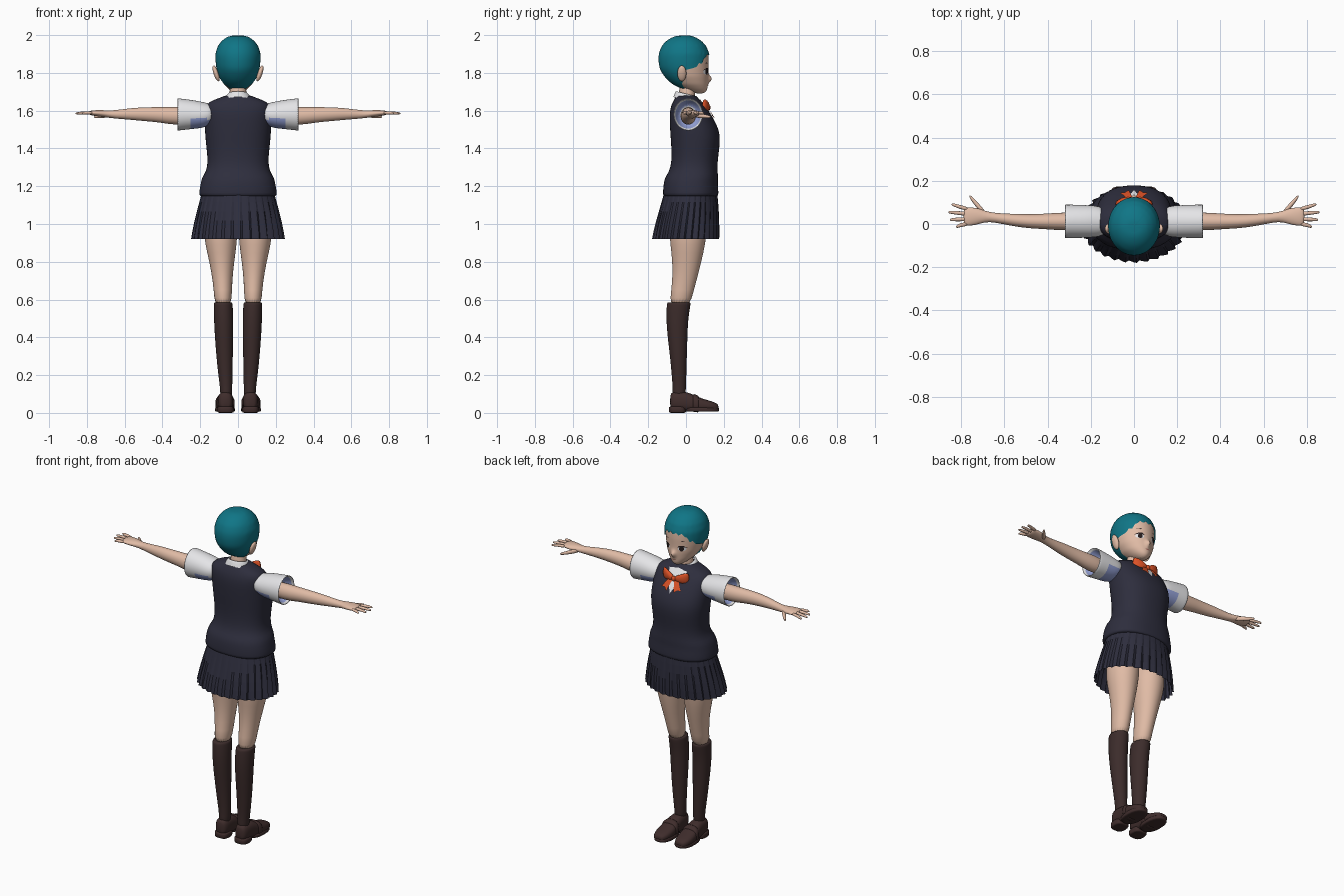
import bpy, bmesh, math
from mathutils import Vector
from mathutils.bvhtree import BVHTree

cube = bpy.data.objects.get("Cube")
if cube:
    bpy.data.objects.remove(cube, do_unlink=True)


def material(name, r, g, b):
    m = bpy.data.materials.new(name)
    m.use_nodes = True
    m.diffuse_color = (r, g, b, 1)
    bsdf = m.node_tree.nodes["Principled BSDF"]
    bsdf.inputs["Base Color"].default_value = (r, g, b, 1)
    bsdf.inputs["Roughness"].default_value = 0.8
    return m


TEAL = material("teal_hair", .005, .18, .24)
SKIN = material("skin", .75, .5, .38)
NAVY = material("navy_knit", .027, .027, .047)
WHITE = material("white_shirt", .8, .8, .82)
BLUE = material("pale_blue_lining", .3, .36, .68)
ORANGE = material("orange_ribbon", .72, .085, .02)
SOCK = material("brown_sock", .045, .025, .024)
SHOE = material("brown_leather", .05, .026, .025)
DARK = material("dark_eye", .02, .012, .012)
LIP = material("lip", .4, .16, .13)


def finish(name, bm, mats, mirror=False, sub=1, smooth=True):
    for f in bm.faces:
        f.smooth = smooth
    me = bpy.data.meshes.new(name)
    bm.to_mesh(me)
    bm.free()
    for m in mats:
        me.materials.append(m)
    ob = bpy.data.objects.new(name, me)
    bpy.context.collection.objects.link(ob)
    if mirror:
        ob.modifiers.new("Mirror", "MIRROR")
    if sub:
        mod = ob.modifiers.new("Subdivision", "SUBSURF")
        mod.levels = mod.render_levels = sub
    return ob


def skin(name, rings, mats, caps=(True, True), rule=None, **kw):
    """Bridge closed rings of points into one surface."""
    bm = bmesh.new()
    loops = [[bm.verts.new(p) for p in r] for r in rings]
    n = len(loops[0])
    for a, b in zip(loops, loops[1:]):
        for i in range(n):
            j = (i + 1) % n
            bm.faces.new((a[i], a[j], b[j], b[i]))
    for end, use in zip((loops[0], loops[-1]), caps):
        if use:
            bm.faces.new(end)
    bmesh.ops.recalc_face_normals(bm, faces=bm.faces)
    if rule:
        for f in bm.faces:
            f.material_index = rule(f.calc_center_median())
    return finish(name, bm, mats, **kw)


def ring(axis, t, c1, c2, r1, r2, n=20, p=2.0):
    """Superellipse cross-section at position t along an axis."""
    out = []
    for i in range(n):
        a = math.tau * i / n
        c, s = math.cos(a), math.sin(a)
        u = c1 + r1 * math.copysign(abs(c) ** (2 / p), c)
        v = c2 + r2 * math.copysign(abs(s) ** (2 / p), s)
        out.append(Vector({"x": (t, u, v), "y": (u, t, v), "z": (u, v, t)}[axis]))
    return out


def tube(name, axis, rows, mats, n=20, p=2.0, **kw):
    return skin(name, [ring(axis, *r, n=n, p=p) for r in rows], mats, **kw)


def ball(name, loc, size, mat, mirror=False, tilt=0):
    bm = bmesh.new()
    bmesh.ops.create_uvsphere(bm, u_segments=16, v_segments=10, radius=1)
    for v in bm.verts:
        q = Vector([a * b for a, b in zip(v.co, size)])
        q.x += q.z * tilt
        v.co = q + Vector(loc)
    return finish(name, bm, [mat], mirror=mirror, sub=0)


def decal(name, target, outline, mat, lift=.002):
    """Thin plate with an x-z outline, laid on the front of a target."""
    bpy.context.view_layer.update()
    tree = BVHTree.FromObject(target, bpy.context.evaluated_depsgraph_get())
    bm = bmesh.new()
    f = bm.faces.new([bm.verts.new((x, 0, z)) for x, z in outline])
    bmesh.ops.poke(bm, faces=[f])
    bmesh.ops.subdivide_edges(bm, edges=bm.edges[:], cuts=4, use_grid_fill=True)
    for v in bm.verts:
        hit = tree.ray_cast(Vector((v.co.x, 1, v.co.z)), Vector((0, -1, 0)))[0]
        v.co.y = (hit.y if hit else 0) + lift
    for f in bm.faces:
        f.normal_update()
        if f.normal.y < 0:
            f.normal_flip()
    return finish(name, bm, [mat], sub=0)


def oval(cx, cz, rx, rz, n=14):
    return [(cx + rx * math.cos(math.tau * i / n), cz + rz * math.sin(math.tau * i / n)) for i in range(n)]


def table(rows, t):
    for a, b in zip(rows, rows[1:]):
        if t <= b[0]:
            k = max(0, (t - a[0]) / (b[0] - a[0]))
            return [x + (y - x) * k for x, y in zip(a[1:], b[1:])]
    return rows[-1][1:]


# Head: height, half width, back and front depth
HEAD = [(1.69, .012, .06, .09), (1.70, .03, .02, .106), (1.715, .05, -.02, .113),
        (1.74, .075, -.07, .116), (1.78, .097, -.11, .119), (1.82, .108, -.133, .119),
        (1.86, .113, -.14, .12), (1.90, .114, -.139, .118), (1.94, .1, -.122, .1),
        (1.965, .08, -.098, .076), (1.983, .055, -.068, .045),
        (1.991, .03, -.042, .018), (1.994, .004, -.015, -.01)]


def head_point(a, z, off=0):
    w, yb, yf = table(HEAD, z)
    x = (w + off) * math.sin(a)
    y = (yb + yf) / 2 + ((yf - yb) / 2 + off) * math.cos(a)
    if y > 0 and not off:
        y += .024 * math.exp(-(x / .013) ** 2 - ((z - 1.768) / .016) ** 2)
    return Vector((x, y, z + off * max(0, (z - 1.85) / .144)))


N = 72
angles = [math.tau * i / N for i in range(N)]
levels = [1.69 + .012 * i for i in range(24)] + [1.983, 1.991, 1.994]
head = skin("head", [[head_point(a, z) for a in angles] for z in levels], [SKIN])

# Cropped hair with a jagged fringe
HAIRLINE = [(0, 1.885), (30, 1.882), (45, 1.845), (70, 1.825), (90, 1.815),
            (105, 1.76), (130, 1.718), (180, 1.708)]


def hair_z(i, t):
    deg = math.degrees(min(angles[i], math.tau - angles[i]))
    low = table(HAIRLINE, deg)[0] + (.009 * (min(i, N - i) % 3) if deg < 65 else 0)
    return 1.994 - (1.994 - low) * t ** 1.7


skin("hair", [[head_point(a, hair_z(i, k / 16), .006) for i, a in enumerate(angles)]
              for k in range(1, 17)], [TEAL], caps=(True, False))
ball("ears", (.116, -.022, 1.797), (.014, .024, .042), SKIN, mirror=True, tilt=.3)

# Face
for s, side in ((1, "left"), (-1, "right")):
    decal(side + "_eye_white", head, oval(s * .047, 1.806, .021, .015), WHITE)
    decal(side + "_iris", head, oval(s * .046, 1.806, .012, .015), DARK, .004)
    decal(side + "_lash", head, [(s * .024, 1.812), (s * .035, 1.825), (s * .055, 1.826), (s * .074, 1.812),
                                 (s * .056, 1.819), (s * .036, 1.818)], DARK, .005)
    decal(side + "_brow", head, [(s * .03, 1.849), (s * .05, 1.855), (s * .066, 1.848), (s * .05, 1.851)], DARK)
decal("mouth", head, oval(0, 1.732, .014, .003), LIP)
tube("neck", "z", [(1.6, 0, 0, .05, .045), (1.68, 0, .005, .045, .043), (1.76, 0, .01, .045, .045)], [SKIN])

# Knitted vest
vest = tube("vest", "z", [
    (1.145, 0, .025, .2, .142), (1.15, 0, .025, .207, .147), (1.18, 0, .025, .205, .147),
    (1.22, 0, .025, .197, .143), (1.25, 0, .03, .19, .14), (1.28, 0, .04, .168, .128),
    (1.33, 0, .045, .16, .122), (1.40, 0, .05, .167, .127), (1.47, 0, .05, .175, .133),
    (1.53, 0, .038, .176, .124), (1.58, 0, .0225, .176, .11), (1.62, 0, .012, .174, .094),
    (1.648, 0, .006, .155, .075), (1.668, 0, .003, .095, .06), (1.685, 0, 0, .06, .05)],
    [NAVY], n=32, p=2.3)
decal("shirt_front", vest, [(0, 1.54), (.06, 1.655), (0, 1.665), (-.06, 1.655)], WHITE, .004)

# Shirt collar, higher at the nape
collar = [ring("z", *r) for r in [(1.655, 0, .006, .08, .074), (1.672, 0, .003, .068, .065),
                                  (1.695, 0, 0, .052, .054), (1.685, 0, 0, .046, .048)]]
for r in collar:
    for q in r:
        q.z -= q.y * .25
skin("collar", collar, [WHITE], caps=(False, False))

# Ribbon bow
tube("bow_loops", "x", [(.004, .113, 1.618, .01, .012), (.025, .115, 1.62, .014, .022),
                        (.06, .107, 1.626, .016, .034), (.088, .092, 1.63, .01, .036)],
     [ORANGE], n=12, mirror=True)
ball("bow_knot", (0, .118, 1.616), (.015, .012, .016), ORANGE)
for s, side in ((1, "left"), (-1, "right")):
    decal(side + "_bow_tail", vest, [(s * .004, 1.615), (s * .03, 1.615), (s * .065, 1.565),
                                     (s * .042, 1.566), (s * .025, 1.55)], ORANGE, .009)

# Pleated skirt
SKIRT = [(0, .025, .19, .14), (.3, .018, .21, .153), (.7, .006, .232, .168), (1, -.002, .243, .174)]
PLEATS = 30
skirt = []
for k in range(6):
    t = k / 5
    cy, rx, ry = table(SKIRT, t)
    row = []
    for i in range(PLEATS * 4):
        a = math.tau * i / (PLEATS * 4)
        fold = 1 + (.01 + .05 * t) * ((0, .35, .75, 1)[i % 4] - .6)
        row.append(Vector((rx * fold * math.cos(a), cy + ry * fold * math.sin(a), 1.165 - .245 * t)))
    skirt.append(row)
skin("skirt", skirt, [NAVY], caps=(True, False), sub=0, smooth=False)

# Short sleeves with a lining and a shaded underside
tube("sleeves", "x", [(.12, .01, 1.585, .055, .05), (.165, .012, 1.578, .072, .062),
                      (.2, .012, 1.578, .075, .072), (.25, .012, 1.58, .077, .078),
                      (.312, .012, 1.58, .079, .086), (.322, .012, 1.58, .078, .086),
                      (.316, .012, 1.58, .071, .078), (.25, .012, 1.578, .05, .055)],
     [WHITE, BLUE], n=24, mirror=True,
     rule=lambda c: int((c.z < 1.555 and c.x < .23) or
                        (c.x < .32 and c.x > .26 and math.hypot(c.y - .012, c.z - 1.58) < .072)))

# Arms and hands
tube("arms", "x", [(.2, .012, 1.572, .04, .046), (.33, .012, 1.571, .043, .049),
                   (.41, .012, 1.578, .036, .041), (.48, .012, 1.581, .033, .038),
                   (.56, .018, 1.583, .029, .032), (.65, .03, 1.58, .021, .022),
                   (.69, .035, 1.582, .026, .019), (.73, .036, 1.586, .041, .018),
                   (.77, .034, 1.588, .043, .014), (.79, .034, 1.588, .04, .01)],
     [SKIN], mirror=True)
FINGERS = {"index": (.069, .09, .845), "middle": (.046, .055, .86),
           "ring": (.023, .02, .853), "little": (.001, -.012, .825)}
for name, (y0, y1, tip) in FINGERS.items():
    tube(name + "_fingers", "x", [(.765, y0, 1.588, .011, .010), (.81, (y0 + y1) / 2, 1.589, .010, .009),
                                  (tip - .008, y1, 1.586, .008, .007), (tip, y1, 1.585, .004, .004)],
         [SKIN], n=8, mirror=True)
tube("thumbs", "x", [(.685, .042, 1.578, .016, .014), (.72, .08, 1.572, .017, .013),
                     (.75, .115, 1.568, .013, .009), (.763, .13, 1.567, .006, .005)],
     [SKIN], n=10, mirror=True)

# Legs and knee socks
tube("thighs", "z", [(.56, .079, -.035, .046, .056), (.65, .08, -.018, .048, .06),
                     (.75, .084, 0, .058, .07), (.85, .088, .008, .076, .086),
                     (.93, .092, .01, .09, .099), (1.06, .09, .015, .09, .105)], [SKIN], mirror=True)
tube("socks", "z", [(.05, .064, -.04, .03, .036), (.13, .062, -.035, .032, .035),
                    (.2, .067, -.037, .038, .039), (.3, .071, -.04, .044, .045),
                    (.4, .074, -.045, .049, .053), (.5, .076, -.047, .052, .059),
                    (.56, .078, -.04, .051, .063), (.583, .079, -.038, .05, .063),
                    (.585, .079, -.038, .047, .06)], [SOCK], mirror=True)

# Loafers
tube("shoe_uppers", "y", [(-.085, .066, .06, .022, .035), (-.072, .066, .064, .038, .05),
                          (-.03, .066, .062, .042, .05), (.005, .067, .06, .043, .052),
                          (.04, .068, .05, .046, .045), (.09, .07, .04, .052, .034),
                          (.14, .071, .034, .046, .027), (.165, .071, .03, .032, .02),
                          (.172, .071, .028, .02, .012)], [SHOE], p=2.6, mirror=True)
tube("shoe_saddles", "y", [(.035, .068, .052, .047, .046), (.04, .068, .053, .051, .049),
                           (.065, .069, .047, .053, .045), (.07, .069, .045, .05, .041)],
     [SHOE], p=2.6, mirror=True)
tube("shoe_soles", "z", [(.006, .069, .085, .05, .086), (.008, .069, .085, .053, .09),
                         (.026, .069, .085, .053, .092), (.03, .069, .085, .05, .088)],
     [SHOE], p=2.4, mirror=True)
tube("shoe_heels", "z", [(0, .066, -.045, .041, .043), (.002, .066, -.045, .043, .045),
                         (.03, .066, -.045, .044, .047), (.035, .066, -.045, .04, .043)],
     [SHOE], p=3.0, mirror=True)
